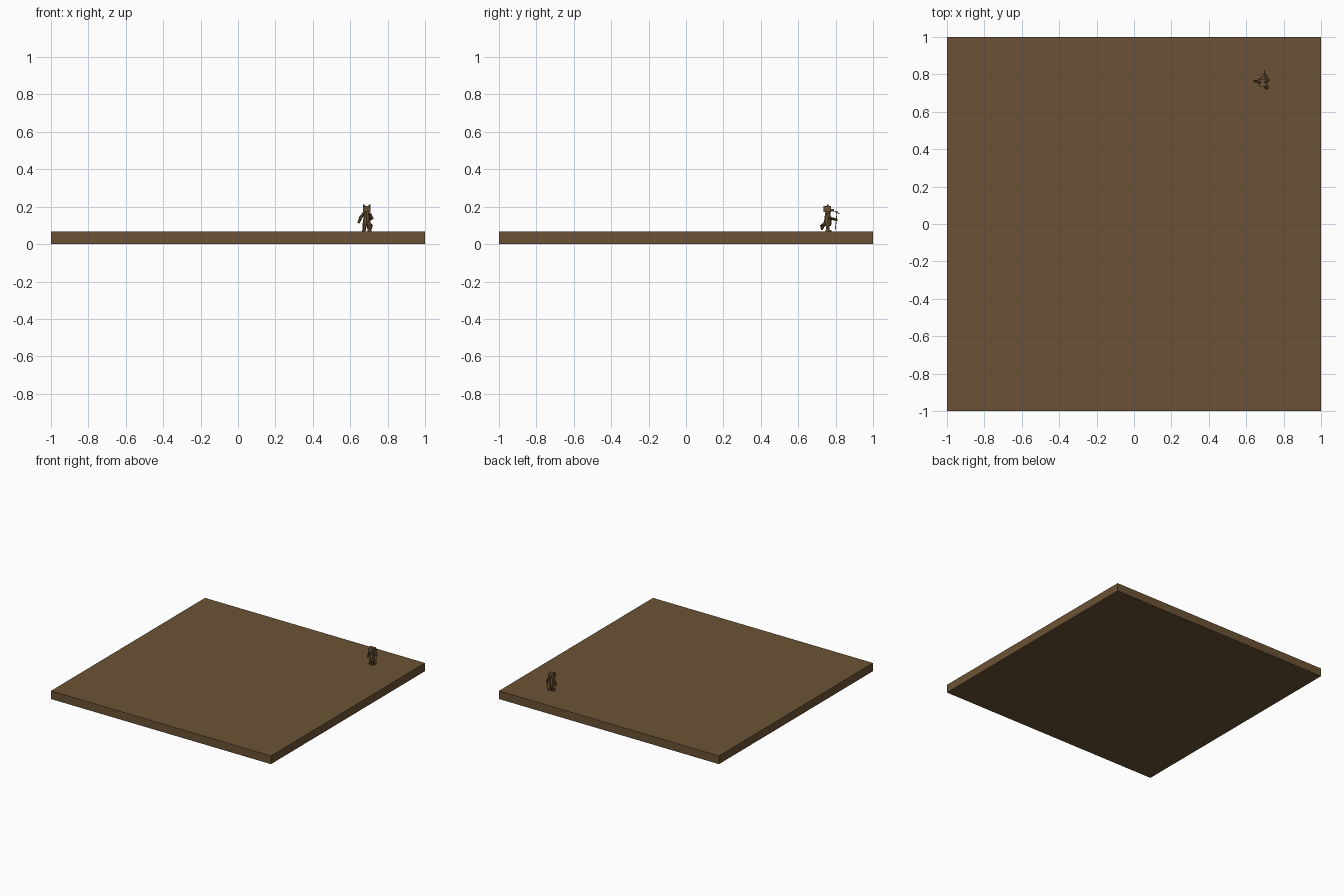
import bpy
from mathutils import Vector, Matrix

cube = bpy.data.objects.get("Cube")
if cube:
    bpy.data.objects.remove(cube, do_unlink=True)

brown = bpy.data.materials.new("earth_brown")
brown.use_nodes = True
colour = (0.145, 0.086, 0.035, 1)
brown.diffuse_color = colour
brown.node_tree.nodes["Principled BSDF"].inputs["Base Color"].default_value = colour

TOP = 0.067                      # top of the slab
PLACE = Vector((0.688, 0.758, TOP))  # where the figure stands


def finish(name):
    obj = bpy.context.object
    obj.name = name
    obj.data.materials.append(brown)
    return obj


def box(name, size, centre):
    bpy.ops.mesh.primitive_cube_add(size=1)
    obj = finish(name)
    obj.data.transform(Matrix.Diagonal((*size, 1)))
    obj.location = centre
    return obj


def limb(name, start, end, r1, r2, sides=6):
    """Tapered prism between two points, relative to the figure."""
    a, b = Vector(start), Vector(end)
    bpy.ops.mesh.primitive_cone_add(vertices=sides, radius1=r1, radius2=r2, depth=(b - a).length)
    obj = finish(name)
    obj.rotation_euler = (b - a).to_track_quat('Z', 'Y').to_euler()
    obj.location = PLACE + (a + b) / 2
    return obj


# Ground slab
box("ground_slab", (2, 2, TOP), (0, 0, TOP / 2))

# Body and head, facing the back edge
limb("torso", (0, 0, 0.045), (0, 0, 0.107), 0.021, 0.013, 8)
limb("hips", (0, 0, 0.03), (0, 0, 0.05), 0.017, 0.021, 8)
box("head", (0.042, 0.042, 0.032), PLACE + Vector((0, -0.003, 0.12)))
box("muzzle", (0.018, 0.018, 0.012), PLACE + Vector((0, 0.025, 0.114)))

# Paired ears, legs and feet
for side, s in (("left", 1), ("right", -1)):
    limb(side + "_ear", (s * 0.014, 0, 0.134), (s * 0.016, 0, 0.145), 0.007, 0.003, 4)
    limb(side + "_leg", (s * 0.014, 0, 0.006), (s * 0.010, 0, 0.045), 0.009, 0.012)
    box(side + "_foot", (0.02, 0.032, 0.009), PLACE + Vector((s * 0.015, 0.004, 0.0045)))

# Arms: one hangs out to the side, one reaches forward
limb("side_upper_arm", (-0.014, 0, 0.1), (-0.032, 0.004, 0.075), 0.008, 0.008)
limb("side_forearm", (-0.03, 0.004, 0.08), (-0.044, 0.006, 0.045), 0.009, 0.006)
limb("reaching_upper_arm", (0.014, 0, 0.098), (0.03, 0.012, 0.07), 0.009, 0.008)
limb("reaching_forearm", (0.03, 0.012, 0.072), (0.008, 0.05, 0.062), 0.008, 0.006)

# Slim stick held in the forward hand
limb("stick", (0.006, 0.04, 0.008), (0.008, 0.05, 0.11), 0.002, 0.002, 5)
limb("stick_crossbar", (0.006, 0.036, 0.108), (0.01, 0.063, 0.095), 0.003, 0.002, 5)

# Bushy tail curling down behind
limb("tail_base", (0.006, -0.012, 0.05), (0.022, -0.028, 0.03), 0.007, 0.013)
limb("tail_tip", (0.022, -0.028, 0.032), (0.022, -0.032, 0.008), 0.013, 0.004)
